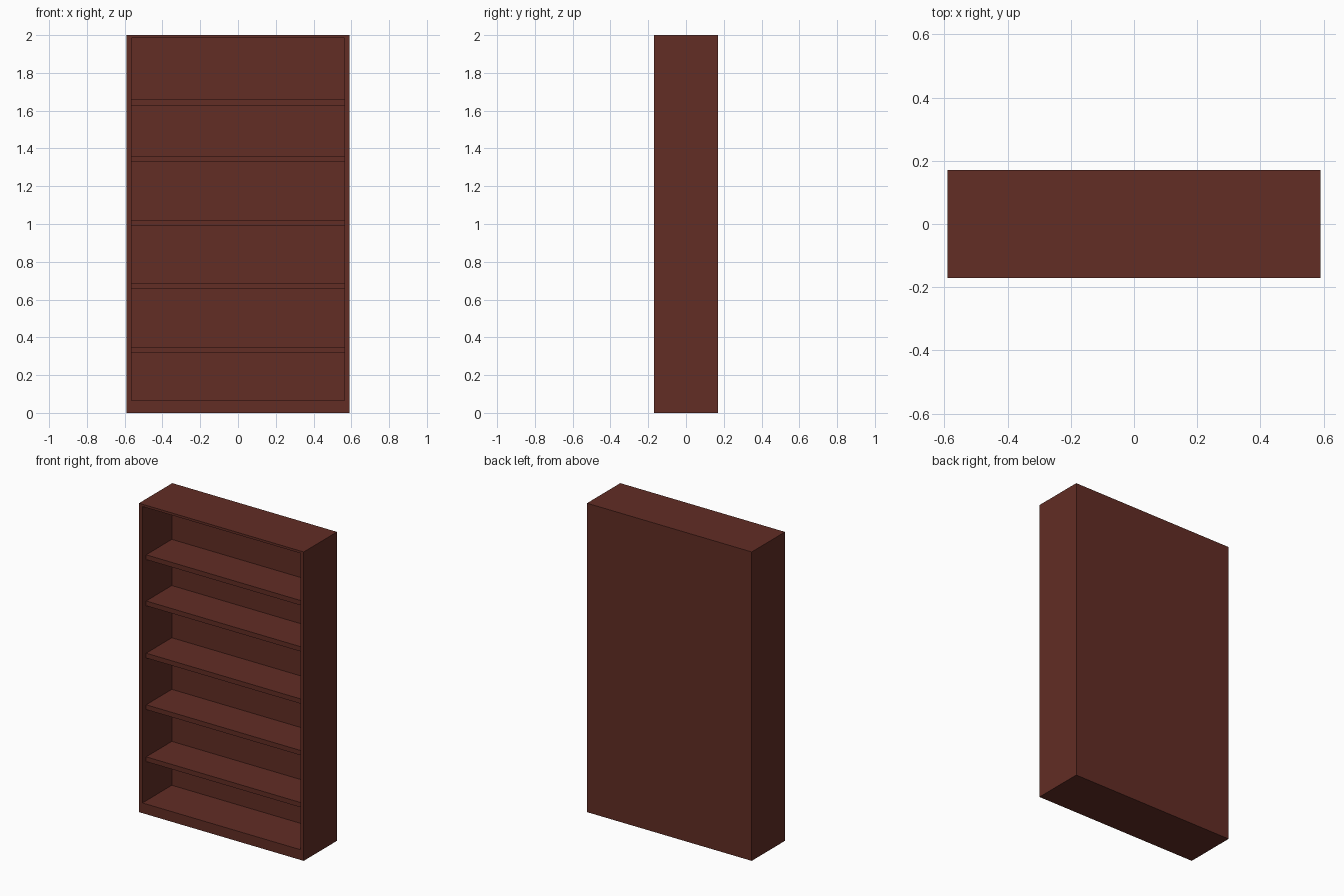
import bpy

cube = bpy.data.objects.get("Cube")
if cube:
    bpy.data.objects.remove(cube, do_unlink=True)

# Single dark red-brown wood colour
wood = bpy.data.materials.new("dark_red_wood")
wood.use_nodes = True
color = (0.122, 0.026, 0.018, 1)
wood.diffuse_color = color
bsdf = next(n for n in wood.node_tree.nodes if n.type == 'BSDF_PRINCIPLED')
bsdf.inputs["Base Color"].default_value = color

# Overall dimensions
HALF_W, HALF_D, HEIGHT = 0.59, 0.17, 2.0
INNER_W = 0.565       # inside face of the side panels
BACK_Y = 0.13         # inside face of the back panel
BASE_TOP = 0.066
TOP_UNDER = 1.985
SHELF_FRONT = -0.132  # shelves sit slightly behind the frame


def board(name, x, y, z):
    """Box spanning the (low, high) range on each axis."""
    bpy.ops.mesh.primitive_cube_add(size=1)
    obj = bpy.context.object
    obj.name = name
    obj.location = [(a + b) / 2 for a, b in (x, y, z)]
    obj.scale = [b - a for a, b in (x, y, z)]
    bpy.ops.object.transform_apply(location=False, rotation=False, scale=True)
    obj.data.materials.append(wood)
    return obj


# Case: plinth, top, sides and back fit together without overlapping
inner_x = (-INNER_W, INNER_W)
open_y = (-HALF_D, BACK_Y)
board("base_plinth", inner_x, open_y, (0, BASE_TOP))
board("top_panel", inner_x, open_y, (TOP_UNDER, HEIGHT))
board("left_side_panel", (INNER_W, HALF_W), open_y, (0, HEIGHT))
board("right_side_panel", (-HALF_W, -INNER_W), open_y, (0, HEIGHT))
board("back_panel", (-HALF_W, HALF_W), (BACK_Y, HALF_D), (0, HEIGHT))

# Shelves, given by the height of their upper face
for i, top in enumerate((0.35, 0.687, 1.021, 1.359, 1.658), 1):
    board(f"shelf_{i}", inner_x, (SHELF_FRONT, BACK_Y), (top - 0.031, top))
